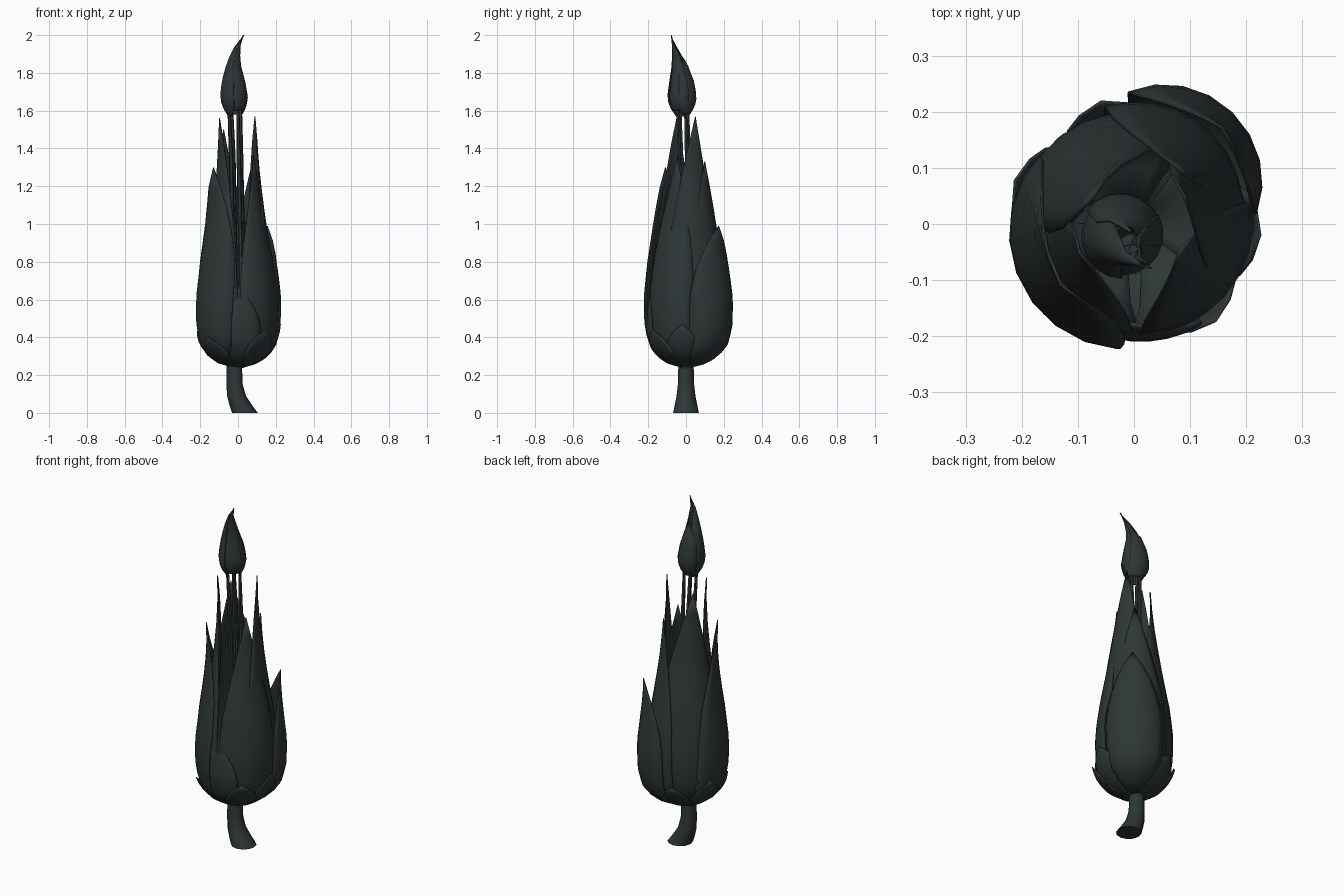
import bpy, bmesh, math
from math import sin, cos, radians

if "Cube" in bpy.data.objects:
    bpy.data.objects.remove(bpy.data.objects["Cube"])

mat = bpy.data.materials.new("dark slate green")
mat.diffuse_color = (0.028, 0.037, 0.037, 1)
mat.use_nodes = True
mat.node_tree.nodes["Principled BSDF"].inputs["Base Color"].default_value = mat.diffuse_color


def lerp_table(table, z):
    """Piecewise-linear lookup; rows are (z, value, ...)."""
    if z <= table[0][0]:
        return table[0][1:]
    for a, b in zip(table, table[1:]):
        if z <= b[0]:
            f = (z - a[0]) / (b[0] - a[0])
            return tuple(p + (q - p) * f for p, q in zip(a[1:], b[1:]))
    return table[-1][1:]


def finish(name, bm, thick=0.0):
    bmesh.ops.recalc_face_normals(bm, faces=bm.faces)
    me = bpy.data.meshes.new(name)
    bm.to_mesh(me)
    bm.free()
    me.materials.append(mat)
    ob = bpy.data.objects.new(name, me)
    bpy.context.collection.objects.link(ob)
    bpy.ops.object.select_all(action='DESELECT')
    ob.select_set(True)
    bpy.context.view_layer.objects.active = ob
    bpy.ops.object.shade_smooth_by_angle(angle=radians(40))
    if thick:
        m = ob.modifiers.new("thickness", 'SOLIDIFY')
        m.thickness = thick
    return ob


def tube(name, rings, sides):
    """Skin of horizontal circles; rings are (x, y, z, radius)."""
    bm = bmesh.new()
    loops = [[bm.verts.new((x + r * cos(math.tau * i / sides), y + r * sin(math.tau * i / sides), z))
              for i in range(sides)] for x, y, z, r in rings]
    for a, b in zip(loops, loops[1:]):
        for i in range(sides):
            j = (i + 1) % sides
            bm.faces.new((a[i], a[j], b[j], b[i]))
    bm.faces.new(loops[0])
    bm.faces.new(loops[-1])
    return finish(name, bm)


def petal(name, profile, centre, z0, z1, az, tip_az, half, scale, tip_r=None,
          bulge=0.0, taper=0.4, lean=0.04, rows=14, cols=8, power=2.1):
    """Pointed sheet wrapped round a profile, drifting from az to tip_az."""
    bm = bmesh.new()
    grid = []
    for i in range(rows + 1):
        t = i / rows
        z = z0 + (z1 - z0) * t ** 1.45
        s = (z - z0) / (z1 - z0)
        w = min(1, 0.8 + 2 * s)
        if s > taper:
            w *= 1 - ((s - taper) / (1 - taper)) ** power
        r = lerp_table(profile, z)[0] * scale
        cx, cy = lerp_table(centre, z)
        mid = az + (tip_az - az) * s ** 1.3
        row = []
        for j in range(cols + 1):
            u = 2 * j / cols - 1
            a = radians(mid + half * w * u)
            rr = r * (1 + lean * u * min(1, 6 * s)) * (1 + bulge * (1 - u * u))
            if tip_r is not None:
                rr += (tip_r - rr) * s ** 3
            row.append(bm.verts.new((cx + rr * cos(a), cy + rr * sin(a), z)))
        grid.append(row)
    for a, b in zip(grid, grid[1:]):
        for j in range(cols):
            bm.faces.new((a[j], a[j + 1], b[j + 1], b[j]))
    bmesh.ops.remove_doubles(bm, verts=bm.verts, dist=0.0005)
    return finish(name, bm, 0.005)


# Curved stem
tube("stem", [(0.037, 0, 0, 0.068), (0.015, 0, 0.04, 0.06), (-0.008, 0, 0.09, 0.05),
              (-0.018, 0, 0.15, 0.043), (-0.02, 0, 0.27, 0.04)], 12)

# Large overlapping petals of the main bud
body = [(0.24, 0.025), (0.26, 0.10), (0.30, 0.155), (0.36, 0.195), (0.45, 0.216), (0.6, 0.222),
        (0.8, 0.205), (1.0, 0.178), (1.2, 0.150), (1.33, 0.132), (1.56, 0.1)]
axis = [(0, 0, 0), (2, 0, 0)]
for name, z1, az, tip_az, half, scale, tip_r, bulge, taper in [
        ("left_petal", 1.30, 198, 220, 60, 0.99, 0.172, 0.05, 0.4),
        ("short_back_right_petal", 0.99, 49, 48, 44, 1.03, 0.235, 0.18, 0.4),
        ("right_front_petal", 1.36, -42, -28, 48, 0.95, 0.095, 0, 0.4),
        ("tall_right_petal", 1.57, 8, 29, 52, 0.92, 0.105, 0, 0.4),
        ("inner_left_petal", 1.56, 222, 207, 50, 0.86, 0.112, 0, 0.4),
        ("back_petal", 1.50, 108, 150, 58, 0.93, 0.09, 0, 0.5),
        ("inner_back_right_petal", 1.33, 62, 52, 44, 0.95, 0.128, 0.04, 0.4),
        ("short_front_petal", 0.67, 268, 270, 36, 0.99, 0.18, 0, 0.4)]:
    petal(name, body, axis, 0.24, z1, az, tip_az, half, scale, tip_r, bulge, taper)

# Small sepals hugging the base
for k, (az, top) in enumerate([(160, 0.45), (225, 0.40), (310, 0.44), (355, 0.47), (105, 0.42)]):
    petal(f"sepal_{k + 1}", body, axis, 0.238, top, az, az, 28, 1.01, 0.228,
          lean=0.0, rows=8, cols=6, power=1.6)

# Stamens rising to the tip bud
for k in range(4):
    a = math.tau * k / 4 + 0.5
    c, s = cos(a), sin(a)
    tube(f"stamen_{k + 1}", [(0.015 * c, 0.015 * s, 0.26, 0.012), (0.03 * c, 0.03 * s, 0.8, 0.012),
                             (-0.01 + 0.03 * c, -0.01 + 0.03 * s, 1.35, 0.012),
                             (-0.018 + 0.035 * c, -0.018 + 0.03 * s, 1.64, 0.008)], 6)

# Closed, hooked bud at the top
tip = [(1.57, 0.035), (1.62, 0.064), (1.67, 0.075), (1.75, 0.064), (1.85, 0.038),
       (1.93, 0.018), (2.0, 0.0)]
hook = [(1.57, -0.018, -0.02), (1.75, -0.024, -0.022), (1.85, -0.024, -0.034),
        (1.93, -0.008, -0.056), (2.0, 0.03, -0.08)]
for k, (z0, z1, az, scale) in enumerate([(1.57, 2.0, 190, 1.0), (1.60, 2.0, 310, 0.96),
                                         (1.58, 1.88, 65, 1.03)]):
    petal(f"tip_petal_{k + 1}", tip, hook, z0, z1, az, az, 80, scale, lean=0.05,
          rows=10, taper=0.7, power=1.6)
